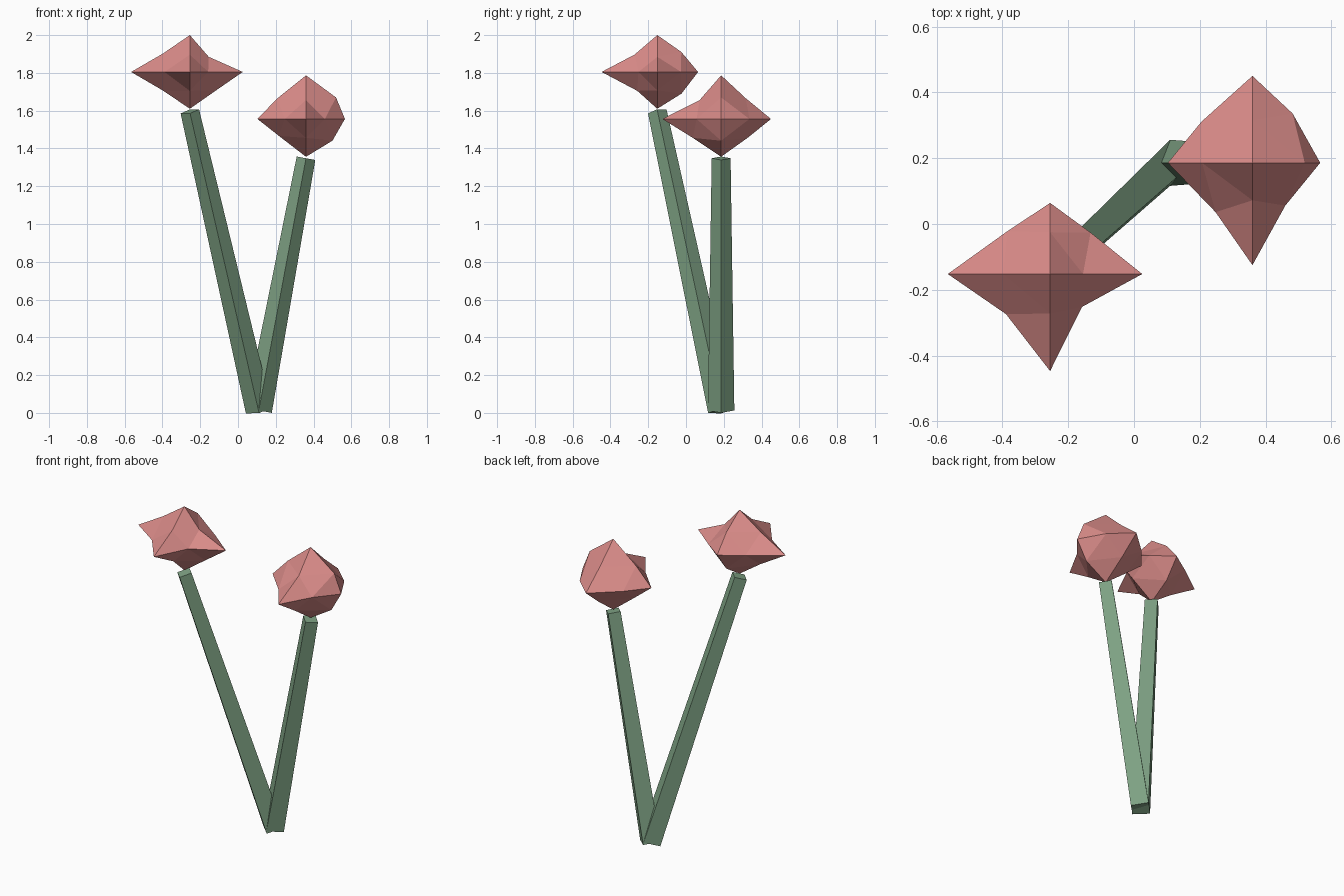
import bpy, bmesh
from math import cos, sin, pi
from mathutils import Vector

if "Cube" in bpy.data.objects:
    bpy.data.objects.remove(bpy.data.objects["Cube"])


def material(name, rgb):
    m = bpy.data.materials.new(name)
    m.diffuse_color = (*rgb, 1)
    m.use_nodes = True
    m.node_tree.nodes["Principled BSDF"].inputs["Base Color"].default_value = m.diffuse_color
    return m


GREEN = material("stem_green", (0.21, 0.36, 0.23))
PINK = material("petal_pink", (0.70, 0.26, 0.25))


def finish(name, bm, mat):
    bmesh.ops.recalc_face_normals(bm, faces=bm.faces[:])
    me = bpy.data.meshes.new(name)
    bm.to_mesh(me)
    bm.free()
    me.materials.append(mat)
    bpy.context.collection.objects.link(bpy.data.objects.new(name, me))


def stem(name, start, end, r0=0.07, r1=0.05):
    # four-sided tapered stalk, tilted along its direction
    start, end = Vector(start), Vector(end)
    turn = Vector((0, 0, 1)).rotation_difference(end - start)
    bm = bmesh.new()
    rings = [[bm.verts.new(c + turn @ Vector((r * cos(k * pi / 2), r * sin(k * pi / 2), 0)))
              for k in range(4)] for c, r in ((start, r0), (end, r1))]
    a, b = rings
    for k in range(4):
        n = (k + 1) % 4
        bm.faces.new((a[k], a[n], b[n], b[k]))
    bm.faces.new(a)
    bm.faces.new(b)
    finish(name, bm, GREEN)


def bloom(name, centre, tips, xy, xz, yz):
    # once-divided octahedron with uneven points; mid-edge offsets are listed
    # per plane in the order ++, -+, --, +-
    c = Vector(centre)
    bm = bmesh.new()
    tip, mid = {}, {}
    for i, (lo, hi) in enumerate(tips):
        for s, r in ((-1, lo), (1, hi)):
            p = Vector((0, 0, 0))
            p[i] = s * r
            tip[i, s] = bm.verts.new(c + p)
    for (i, j), pts in (((0, 1), xy), ((0, 2), xz), ((1, 2), yz)):
        for (si, sj), (u, v) in zip(((1, 1), (-1, 1), (-1, -1), (1, -1)), pts):
            p = Vector((0, 0, 0))
            p[i], p[j] = si * u, sj * v
            mid[i, si, j, sj] = bm.verts.new(c + p)
    for sx in (-1, 1):
        for sy in (-1, 1):
            for sz in (-1, 1):
                x, y, z = tip[0, sx], tip[1, sy], tip[2, sz]
                a, b, d = mid[0, sx, 1, sy], mid[0, sx, 2, sz], mid[1, sy, 2, sz]
                for f in ((x, a, b), (y, a, d), (z, b, d), (a, b, d)):
                    bm.faces.new(f)
    finish(name, bm, PINK)


base = (0.11, 0.186, 0.013)
stem("tall_stem", base, (-0.255, -0.152, 1.596))
stem("short_stem", base, (0.36, 0.186, 1.348))

bloom("tall_bloom", (-0.255, -0.152, 1.805),
      ((0.311, 0.28), (0.295, 0.216), (0.195, 0.195)),
      ((0.123, 0.126), (0.13, 0.13), (0.134, 0.122), (0.097, 0.10)),
      ((0.10, 0.08), (0.143, 0.097), (0.14, 0.10), (0.14, 0.097)),
      ((0.127, 0.106), (0.12, 0.092), (0.106, 0.10), (0.128, 0.115)))
bloom("short_bloom", (0.36, 0.186, 1.556),
      ((0.257, 0.206), (0.311, 0.264), (0.20, 0.231)),
      ((0.122, 0.15), (0.155, 0.125), (0.112, 0.15), (0.10, 0.13)),
      ((0.159, 0.114), (0.153, 0.108), (0.143, 0.09), (0.14, 0.115)),
      ((0.13, 0.11), (0.114, 0.10), (0.15, 0.10), (0.14, 0.10)))
